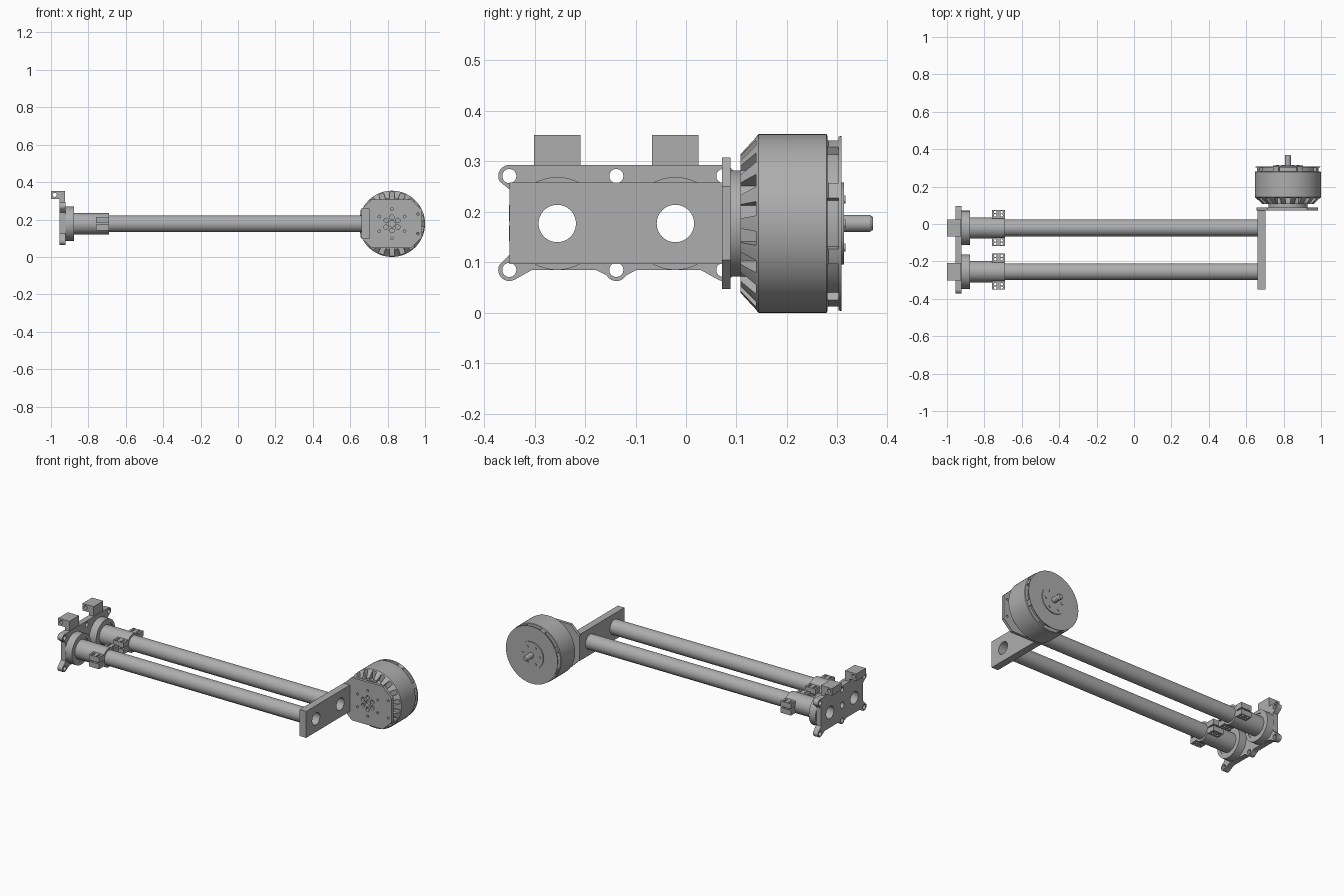
import bpy, bmesh, math
from mathutils import Matrix, Vector

if "Cube" in bpy.data.objects:
    bpy.data.objects.remove(bpy.data.objects["Cube"])

grey = bpy.data.materials.new("machined_grey")
grey.diffuse_color = (0.42, 0.42, 0.42, 1)
grey.use_nodes = True
grey.node_tree.nodes["Principled BSDF"].inputs["Base Color"].default_value = grey.diffuse_color
ZC = 0.177                      # common axis height
TUBES = (-0.255, -0.021)        # y of the two tubes
MX = 0.823                      # motor axis x

AXES = {"x": ((0, 1, 0), (0, 0, 1), (1, 0, 0)),
        "y": ((1, 0, 0), (0, 0, 1), (0, -1, 0)),
        "z": ((1, 0, 0), (0, 1, 0), (0, 0, 1))}


def finish(ob, smooth=True):
    ob.data.materials.clear()
    ob.data.materials.append(grey)
    bpy.ops.object.select_all(action="DESELECT")
    ob.select_set(True)
    bpy.context.view_layer.objects.active = ob
    if smooth:
        bpy.ops.object.shade_smooth_by_angle(angle=math.radians(30))
    return ob


def add(name, bm):
    bmesh.ops.recalc_face_normals(bm, faces=bm.faces)
    me = bpy.data.meshes.new(name)
    bm.to_mesh(me)
    bm.free()
    ob = bpy.data.objects.new(name, me)
    bpy.context.collection.objects.link(ob)
    return finish(ob)


def arc(u, v, r, a0=0, a1=360, n=24):
    full = a1 - a0 == 360
    k = n if full else n + 1
    return [(u + r * math.cos(math.radians(a0 + (a1 - a0) * i / n)),
             v + r * math.sin(math.radians(a0 + (a1 - a0) * i / n))) for i in range(k)]


def plate(name, outline, holes, axis, w0, w1):
    """Flat outline with holes, extruded from w0 to w1 along a world axis."""
    cu = bpy.data.curves.new(name, "CURVE")
    cu.dimensions, cu.fill_mode, cu.extrude = "2D", "BOTH", (w1 - w0) / 2
    for loop in [outline] + holes:
        sp = cu.splines.new("POLY")
        sp.points.add(len(loop) - 1)
        for p, (u, v) in zip(sp.points, loop):
            p.co = (u, v, 0, 1)
        sp.use_cyclic_u = True
    tmp = bpy.data.objects.new(name + "_curve", cu)
    bpy.context.collection.objects.link(tmp)
    dg = bpy.context.evaluated_depsgraph_get()
    me = bpy.data.meshes.new_from_object(tmp.evaluated_get(dg))
    bm = bmesh.new()
    bm.from_mesh(me)
    bpy.data.objects.remove(tmp)
    bmesh.ops.remove_doubles(bm, verts=bm.verts, dist=1e-5)
    m = Matrix(AXES[axis]).transposed().to_4x4()
    m.translation = Vector([(w0 + w1) / 2 if a == axis else 0 for a in "xyz"])
    bmesh.ops.transform(bm, matrix=m, verts=bm.verts)
    return add(name, bm)


def lathe(name, profile, axis, centre, n=64, ring=False):
    """Revolve (radius, position) points round the x or y axis; ring closes the profile."""
    bm = bmesh.new()
    loops = []
    for r, w in profile:
        loop = []
        for i in range(n):
            a = 2 * math.pi * i / n
            c, s = r * math.cos(a), r * math.sin(a)
            co = (w, centre + c, ZC + s) if axis == "x" else (centre + c, w, ZC + s)
            loop.append(bm.verts.new(co))
        loops.append(loop)
    for k in range(len(loops) if ring else len(loops) - 1):
        A, B = loops[k], loops[(k + 1) % len(loops)]
        for i in range(n):
            bm.faces.new((A[i], A[(i + 1) % n], B[(i + 1) % n], B[i]))
    if not ring:
        bm.faces.new(loops[0])
        bm.faces.new(loops[-1])
    return add(name, bm)


def rect(u0, u1, v0, v1):
    return [(u0, v0), (u1, v0), (u1, v1), (u0, v1)]


def cut(ob, cutter):
    mod = ob.modifiers.new("cut", "BOOLEAN")
    mod.operation, mod.solver, mod.object = "DIFFERENCE", "EXACT", cutter
    finish(ob, False)
    bpy.ops.object.modifier_apply(modifier="cut")
    bpy.data.objects.remove(cutter)
    finish(ob)


# bearing mount plate with bolt lugs, at the left end
C, L = -0.138, 0.212
half = (arc(L, .085, .022, 45, -135, 10)[::-1] + [(L - .02, .12), (L - .02, .24)])
outline = ([(.04, .085), (L - .045, .085)]
           + arc(L, .085, .022, -120, 30, 10) + [(L - .01, .125), (L - .01, .237)]
           + arc(L, .271, .022, -30, 90, 10))
outline += [(-u, v) for u, v in outline[::-1]] + arc(0, .085, .022, 210, 330, 10)
outline = [(u + C, v) for u, v in outline]
bolts = [arc(C + u, v, .014) for u in (-L, 0, L) for v in (.085, .271)]
bores = [arc(y, ZC, .04, n=48) for y in TUBES]
plate("mount_plate", outline, bolts + bores + [arc(C, ZC, .018)], "x", -.955, -.922)

for i, y in enumerate(TUBES):
    tag = ("_front", "_back")[i]
    # hinge block on top of the mount plate
    plate("hinge_block" + tag,
          [(-1, .309), (-1, .352), (-.925, .352), (-.925, .29), (-.955, .29), (-.955, .309)],
          [arc(-.98, .332, .011)], "y", y - .046, y + .046)
    # long tube
    lathe("tube" + tag, [(.037, -.955), (.045, -.955), (.045, .704), (.037, .704)],
          "x", y, ring=True)
    # flanged collar holding the tube
    lathe("flange_collar" + tag,
          [(.044, -.922), (.092, -.922), (.092, -.876), (.072, -.876), (.072, -.88),
           (.057, -.88), (.057, -.69), (.044, -.69)], "x", y, ring=True)
    # split clamp ears with bolt holes
    for s, side in ((-1, "near"), (1, "far")):
        u = sorted((y + s * .05, y + s * .096))
        holes = [arc(x, y + s * o, .007, n=16) for x in (-.742, -.708) for o in (.067, .085)]
        for z0, z1, lev in ((.142, .173, "lower"), (.181, .214, "upper")):
            plate(f"clamp_ear_{side}_{lev}" + tag, rect(-.759, -.69, *u), holes, "z", z0, z1)

# end plate joining the tubes
plate("end_plate", rect(-.35, .078, .097, .258),
      [arc(y, ZC, .0448, n=48) for y in TUBES], "x", .66, .704)

# motor mounting plate, corners clipped
flange = [(.656, .105), (.715, .047), (.925, .047), (.985, .105),
          (.985, .25), (.925, .308), (.715, .308), (.656, .25)]
holes = [arc(MX, ZC, .017)]
for k in range(6):
    a = math.radians(60 * k + 30)
    holes.append(arc(MX + .036 * math.cos(a), ZC + .036 * math.sin(a), .012, n=16))
    holes.append(arc(MX + .078 * math.cos(a), ZC + .078 * math.sin(a), .007, n=16))
holes += [arc(.962, z, .007, n=16) for z in (.125, .23)]
plate("motor_plate", flange, holes, "y", .071, .088)
lathe("motor_neck", [(.105, .088), (.105, .11)], "y", MX)

# motor can with vents in the cone and windows in the rear rim
can = lathe("motor_can", [(.138, .108), (.177, .144), (.177, .278), (.172, .282),
                          (.172, .303), (.174, .308)], "y", MX, n=96)
bm = bmesh.new()
for k in range(18):
    m = (Matrix.Translation((MX, .12, ZC)) @ Matrix.Rotation(math.radians(20 * k + 10), 4, "Y")
         @ Matrix.Translation((.165, 0, 0)) @ Matrix.Diagonal((.08, .038, .028, 1)))
    bmesh.ops.create_cube(bm, size=1, matrix=m)
cut(can, add("vent_cutter", bm))
bm = bmesh.new()
for k in range(8):
    ring = [(r * math.cos(a), r * math.sin(a)) for r, sg in ((.155, 1), (.19, -1))
            for a in [math.radians(45 * k + sg * t) for t in (-17, -8.5, 0, 8.5, 17)]]
    near, far = ([bm.verts.new((MX + u, w, ZC + v)) for u, v in ring] for w in (.28, .3025))
    bm.faces.new(near)
    bm.faces.new(far)
    for i in range(10):
        j = (i + 1) % 10
        bm.faces.new((near[i], near[j], far[j], far[i]))
cut(can, add("window_cutter", bm))

# rear cap disc, its screws and the output shaft
lathe("rear_disc", [(.081, .306), (.081, .313)], "y", MX)
for k in range(6):
    a = math.radians(60 * k)
    plate(f"rear_screw_{k}", arc(MX + .055 * math.cos(a), ZC + .055 * math.sin(a), .008, n=16),
          [], "y", .312, .316)
lathe("shaft", [(.017, .31), (.017, .364), (.013, .37)], "y", MX, n=32)
